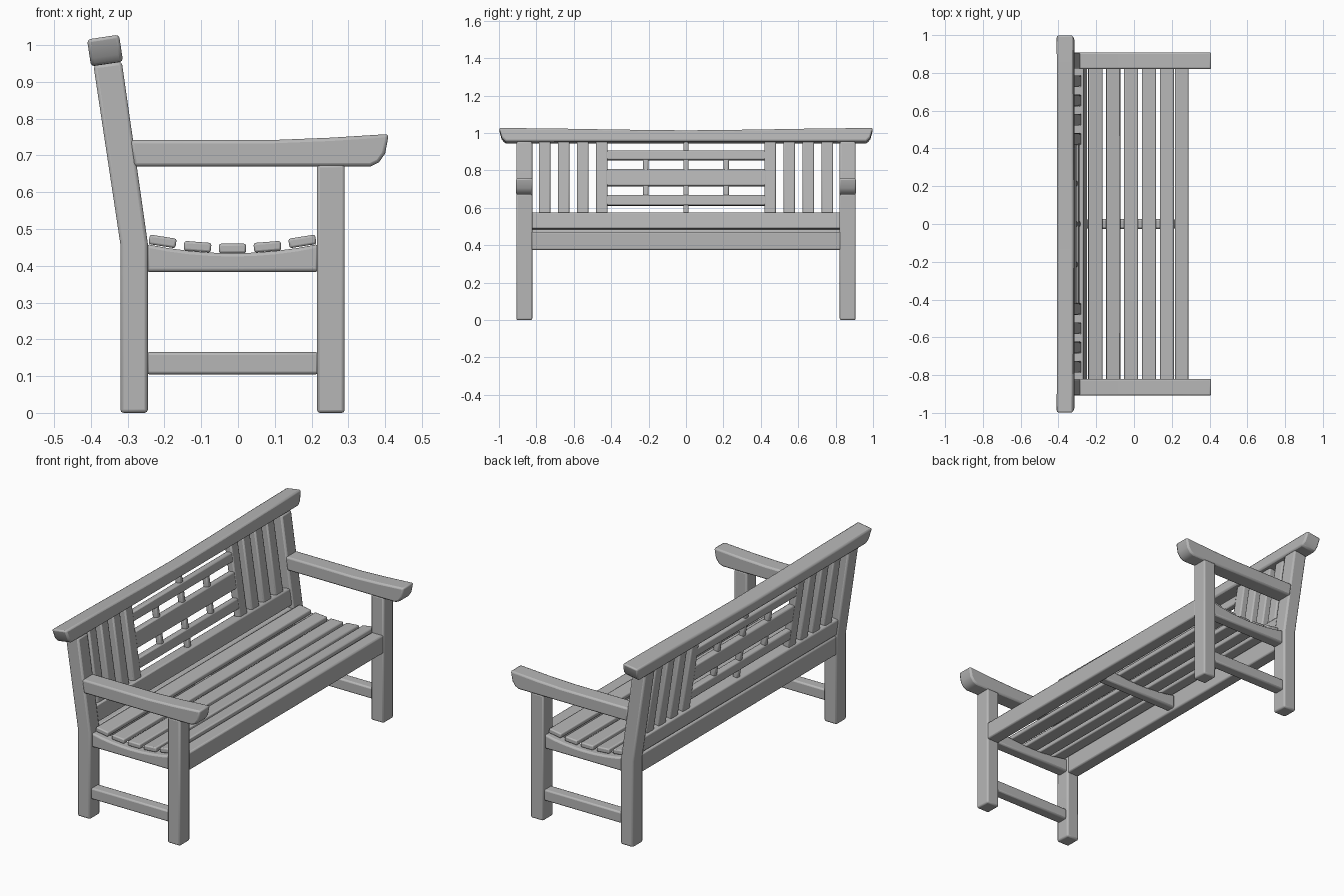
import bpy, math
from mathutils import Matrix, Vector

cube = bpy.data.objects.get("Cube")
if cube:
    bpy.data.objects.remove(cube, do_unlink=True)

wood = bpy.data.materials.new("weathered_grey")
wood.use_nodes = True
grey = (0.47, 0.47, 0.47, 1)
wood.diffuse_color = grey
bsdf = wood.node_tree.nodes["Principled BSDF"]
bsdf.inputs["Base Color"].default_value = grey
bsdf.inputs["Roughness"].default_value = 0.8

# Frame of the reclined backrest: local z runs up along the back posts
BACK = Matrix.Translation((-0.2825, 0, 0.46)) @ Matrix.Rotation(math.radians(-8.55), 4, 'Y')


def prism(name, points, low, high, along='Y', frame=Matrix(), bevel=0.009):
    """Extrude a profile: (x, z) points along Y, or (y, z) points along X."""
    n = len(points)
    verts = []
    for d in (low, high):
        for a, z in points:
            v = Vector((a, d, z)) if along == 'Y' else Vector((d, a, z))
            verts.append(frame @ v)
    faces = [list(range(n)), list(range(2 * n - 1, n - 1, -1))]
    faces += [[(i + 1) % n, i, n + i, n + (i + 1) % n] for i in range(n)]
    if along == 'X':
        faces = [f[::-1] for f in faces]
    mesh = bpy.data.meshes.new(name)
    mesh.from_pydata(verts, [], faces)
    mesh.materials.append(wood)
    ob = bpy.data.objects.new(name, mesh)
    bpy.context.collection.objects.link(ob)
    mod = ob.modifiers.new("soft_edges", 'BEVEL')
    mod.width = bevel
    mod.segments = 2
    mod.limit_method = 'ANGLE'
    mod.angle_limit = math.radians(35)
    bpy.ops.object.select_all(action='DESELECT')
    ob.select_set(True)
    bpy.context.view_layer.objects.active = ob
    bpy.ops.object.shade_smooth_by_angle(angle=math.radians(40))
    return ob


def box(name, x, y, z, frame=Matrix(), bevel=0.008):
    return prism(name, [(x[0], z[0]), (x[1], z[0]), (x[1], z[1]), (x[0], z[1])],
                 y[0], y[1], 'Y', frame, bevel)


def back_box(name, y, z, half):
    """Box in the backrest, given by its world heights."""
    c = math.cos(math.radians(8.55))
    return box(name, (-half, half), y, [(h - 0.46) / c for h in z], BACK, 0.007)


# End frames: legs, arms, stretchers and dished seat bearers
back_leg = [(-0.32, 0), (-0.245, 0), (-0.245, 0.46), (-0.316, 0.955),
            (-0.393, 0.945), (-0.32, 0.46)]
arm = [(-0.283, 0.67), (0.36, 0.67), (0.383, 0.681), (0.4, 0.705), (0.41, 0.758),
       (0.25, 0.748), (0.1, 0.742), (-0.293, 0.742)]
bearer = [(-0.25, 0.383), (0.22, 0.383)]
for i in range(9):
    t = 1 - i / 4
    bearer.append((-0.015 + 0.235 * t, 0.434 + 0.025 * t * t))

for side, s in (("left", 1), ("right", -1)):
    def span(a, b):
        return sorted((s * a, s * b))
    prism(side + "_back_leg", back_leg, *span(0.822, 0.907))
    box(side + "_front_leg", (0.215, 0.29), span(0.822, 0.907), (0, 0.675))
    prism(side + "_arm", arm, *span(0.82, 0.909))
    prism(side + "_seat_bearer", bearer, *span(0.828, 0.89))
    box(side + "_stretcher", (-0.25, 0.22), span(0.835, 0.895), (0.105, 0.165))
    # Upright slats of the backrest
    for i in range(4):
        y = 0.45 + 0.102 * i
        back_box(f"{side}_back_slat_{i + 1}", span(y - 0.031, y + 0.031), (0.56, 0.955), 0.02)

# Seat frame
box("front_apron", (0.217, 0.288), (-0.828, 0.828), (0.375, 0.472))
box("rear_apron", (-0.318, -0.25), (-0.828, 0.828), (0.375, 0.475))
prism("middle_seat_bearer", bearer, -0.026, 0.026)

# Seat slats following the dished bearers
for i in range(5):
    k = i - 2
    place = (Matrix.Translation((-0.015 + 0.095 * k, 0, 0.447 + 0.0048 * k * k))
             @ Matrix.Rotation(math.radians(-4.5 * k), 4, 'Y'))
    box(f"seat_slat_{i + 1}", (-0.037, 0.037), (-0.865, 0.865), (-0.013, 0.013), place, 0.006)

# Top rail with upswept ends
half_rail = [(0.6, 0.494), (0.965, 0.494), (0.985, 0.515), (1.0, 0.568),
             (0.7, 0.565), (0.35, 0.559)]
rail = half_rail + [(0, 0.555)] + [(-y, z) for y, z in reversed(half_rail)]
prism("top_rail", rail, -0.044, 0.044, 'X', BACK)

# Backrest rails and lattice panel
back_box("lower_back_rail", (-0.828, 0.828), (0.485, 0.572), 0.032)
for name, z in (("lower", (0.612, 0.668)), ("middle", (0.716, 0.805)), ("upper", (0.855, 0.905))):
    back_box(name + "_lattice_rail", (-0.43, 0.43), z, 0.018)
rows = [((0,), (0.565, 0.62)), ((-0.215, 0, 0.215), (0.66, 0.725)),
        ((-0.215, 0, 0.215), (0.797, 0.865)), ((0,), (0.897, 0.955))]
for r, (ys, z) in enumerate(rows):
    for c, y in enumerate(ys):
        back_box(f"lattice_peg_{r + 1}_{c + 1}", (y - 0.014, y + 0.014), z, 0.015)
